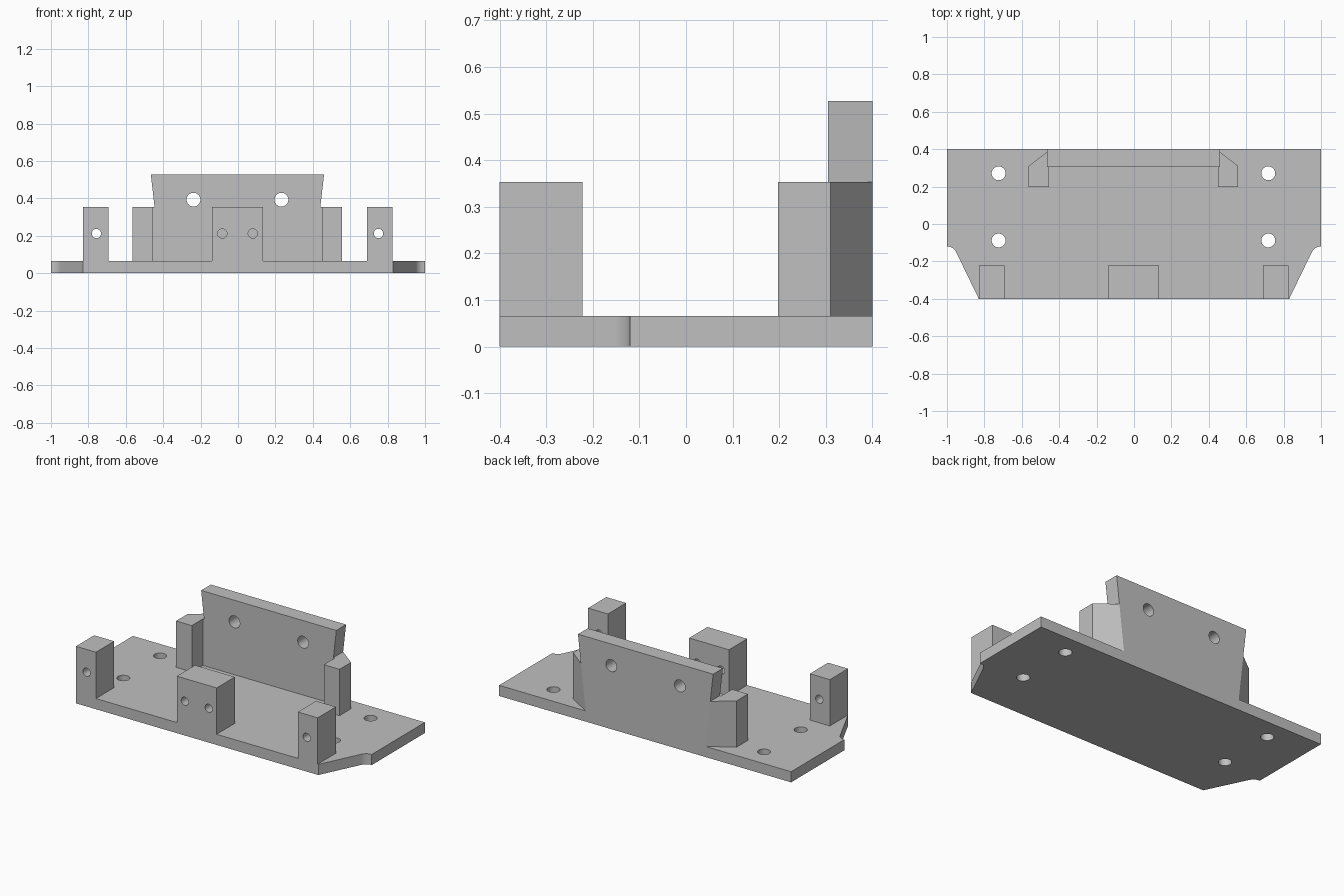
import bpy, bmesh, math
from mathutils import Matrix, Vector

if "Cube" in bpy.data.objects:
    bpy.data.objects.remove(bpy.data.objects["Cube"])

grey = bpy.data.materials.new("plain_grey")
grey.use_nodes = True
grey.diffuse_color = (0.53, 0.53, 0.53, 1)
grey.node_tree.nodes["Principled BSDF"].inputs["Base Color"].default_value = grey.diffuse_color

PLATE_TOP, POST_TOP, WALL_TOP = 0.066, 0.353, 0.527
FRONT, BACK, WALL_FRONT = -0.4, 0.4, 0.305
SHIFT = -0.003  # the upright parts sit slightly off centre


def link(name, bm):
    bmesh.ops.recalc_face_normals(bm, faces=bm.faces)
    mesh = bpy.data.meshes.new(name)
    bm.to_mesh(mesh)
    bm.free()
    obj = bpy.data.objects.new(name, mesh)
    bpy.context.collection.objects.link(obj)
    return obj


def loft(name, start, end):
    """Closed solid between two matching outlines of 3D points."""
    bm = bmesh.new()
    a = [bm.verts.new(p) for p in start]
    b = [bm.verts.new(p) for p in end]
    bm.faces.new(a)
    bm.faces.new(b)
    for i in range(len(a)):
        j = (i + 1) % len(a)
        bm.faces.new((a[i], a[j], b[j], b[i]))
    obj = link(name, bm)
    obj.data.materials.append(grey)
    return obj


def at_height(outline, z):
    return [(x, y, z) for x, y in outline]


def box(name, x0, x1, y0, y1, z0, z1):
    outline = [(x0, y0), (x1, y0), (x1, y1), (x0, y1)]
    return loft(name, at_height(outline, z0), at_height(outline, z1))


def drill(obj, centres, radius, axis):
    """Cut round through holes along the given axis."""
    bm = bmesh.new()
    turn = Vector((0, 0, 1)).rotation_difference(Vector(axis)).to_matrix().to_4x4()
    for c in centres:
        bmesh.ops.create_cone(bm, cap_ends=True, segments=40, radius1=radius, radius2=radius,
                              depth=0.5, matrix=Matrix.Translation(c) @ turn)
    cutter = link("hole_cutter", bm)
    cutter.hide_render = True
    mod = obj.modifiers.new("holes", 'BOOLEAN')
    mod.operation, mod.solver, mod.object = 'DIFFERENCE', 'EXACT', cutter
    bpy.context.view_layer.objects.active = obj
    bpy.ops.object.modifier_apply(modifier=mod.name)
    bpy.data.objects.remove(cutter)


parts = []

# Base plate with sloped, filleted front corners
r = 0.055
half = [(0.83, FRONT)]
for i in range(11):
    t = math.radians(154 - 6.4 * i)
    half.append((1 + r * math.cos(t), -0.12 - r + r * math.sin(t)))
half.append((1, BACK))
outline = half + [(-x, y) for x, y in reversed(half)]
plate = loft("base_plate", at_height(outline, 0), at_height(outline, PLATE_TOP))
drill(plate, [(x + SHIFT, y, 0) for x in (-0.721, 0.721) for y in (-0.088, 0.271)],
      0.037, (0, 0, 1))
parts.append(plate)

# Front posts and centre block
for name, x0, x1, holes in (("right_post", -0.83, -0.693, (-0.757,)),
                            ("centre_block", -0.139, 0.134, (-0.084, 0.079)),
                            ("left_post", 0.69, 0.826, (0.751,))):
    post = box(name, x0, x1, FRONT, -0.222, PLATE_TOP, POST_TOP)
    drill(post, [(x, -0.31, 0.212) for x in holes], 0.025, (0, 1, 0))
    parts.append(post)


# Back wall, wider toward the top
def wall_half_width(z):
    return 0.41 + 0.053 * (z - PLATE_TOP) / (WALL_TOP - PLATE_TOP)


profile = [(s * wall_half_width(z) + SHIFT, z)
           for s, z in ((-1, PLATE_TOP), (1, PLATE_TOP), (1, WALL_TOP), (-1, WALL_TOP))]
wall = loft("back_wall", [(x, WALL_FRONT, z) for x, z in profile],
            [(x, BACK, z) for x, z in profile])
drill(wall, [(x + SHIFT, 0.35, 0.393) for x in (-0.235, 0.235)], 0.037, (0, 1, 0))
parts.append(wall)


# Side buttresses that meet the tapered wall ends
def buttress_section(side, z):
    w = wall_half_width(z)
    pts = [(0.452, 0.198), (0.56, 0.198), (0.56, 0.31), (w, BACK),
           (w, WALL_FRONT), (0.452, WALL_FRONT)]
    return [(side * x + SHIFT, y, z) for x, y in pts]


for name, side in (("left_buttress", 1), ("right_buttress", -1)):
    parts.append(loft(name, buttress_section(side, PLATE_TOP), buttress_section(side, POST_TOP)))

# Smooth hole walls and fillets, keep edges sharp
bpy.ops.object.select_all(action='DESELECT')
for obj in parts:
    obj.select_set(True)
bpy.context.view_layer.objects.active = plate
bpy.ops.object.shade_smooth_by_angle(angle=math.radians(20))
